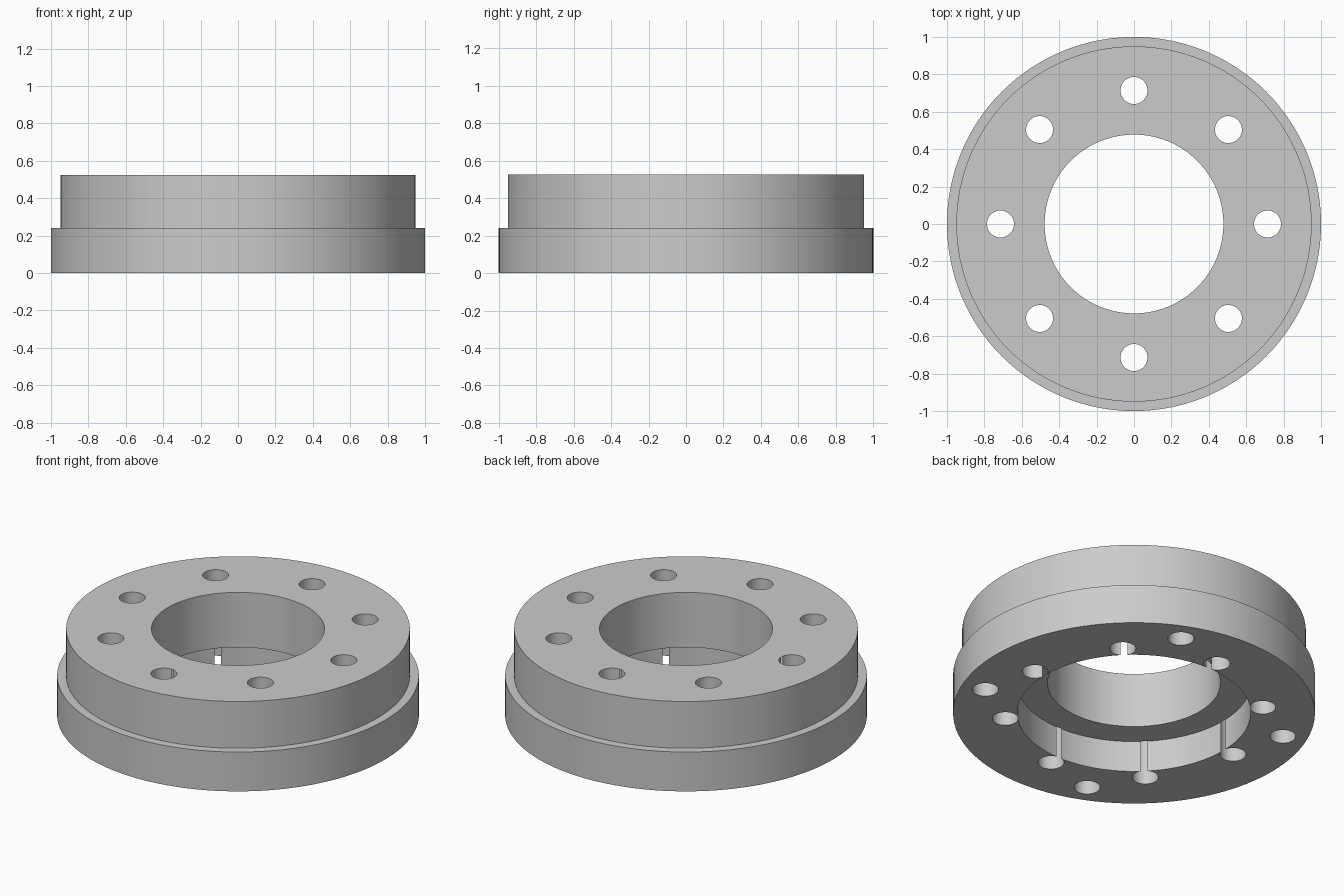
import bpy, bmesh, math

if "Cube" in bpy.data.objects:
    bpy.data.objects.remove(bpy.data.objects["Cube"])

SEG = 128
grey = bpy.data.materials.new("machined_grey")
grey.diffuse_color = (0.6, 0.6, 0.6, 1)
grey.use_nodes = True
grey.node_tree.nodes["Principled BSDF"].inputs["Base Color"].default_value = grey.diffuse_color


def new_object(name, bm):
    bmesh.ops.recalc_face_normals(bm, faces=bm.faces)
    mesh = bpy.data.meshes.new(name)
    bm.to_mesh(mesh)
    bm.free()
    mesh.materials.append(grey)
    ob = bpy.data.objects.new(name, mesh)
    bpy.context.collection.objects.link(ob)
    return ob


def lathe(name, profile):
    """Spin a closed (radius, z) profile around z."""
    bm = bmesh.new()
    rings = [[bm.verts.new((r * math.cos(2 * math.pi * i / SEG),
                            r * math.sin(2 * math.pi * i / SEG), z))
              for r, z in profile] for i in range(SEG)]
    n = len(profile)
    for i in range(SEG):
        a, b = rings[i], rings[(i + 1) % SEG]
        for j in range(n):
            k = (j + 1) % n
            bm.faces.new((a[j], b[j], b[k], a[k]))
    return new_object(name, bm)


def hole_cutters(name, count, start, dist, radius, z0, z1):
    """Ring of upright cylinders used to drill holes."""
    bm = bmesh.new()
    for i in range(count):
        ang = math.radians(start + 360 * i / count)
        made = bmesh.ops.create_cone(bm, cap_ends=True, segments=40, radius1=radius,
                                     radius2=radius, depth=z1 - z0)
        bmesh.ops.translate(bm, verts=made["verts"], vec=(
            dist * math.cos(ang), dist * math.sin(ang), (z0 + z1) / 2))
    ob = new_object(name, bm)
    ob.hide_render = True
    return ob


# Stepped ring: wide flange, narrower upper body, bore and wider recess below
ring = lathe("flanged_ring", [
    (0.645, 0), (1.0, 0), (1.0, 0.24), (0.95, 0.24), (0.95, 0.525),
    (0.478, 0.525), (0.478, 0.19), (0.645, 0.19)])

# Eight through holes that break into the recess, four blind holes underneath
cutters = [
    hole_cutters("bolt_hole_cutter", 8, 0, 0.714, 0.0722, -0.1, 0.7),
    hole_cutters("blind_hole_cutter", 4, 67.5, 0.862, 0.0722, -0.1, 0.24 - 0.01),
]
bpy.context.view_layer.objects.active = ring
ring.select_set(True)
for cutter in cutters:
    mod = ring.modifiers.new(cutter.name, 'BOOLEAN')
    mod.operation = 'DIFFERENCE'
    mod.solver = 'EXACT'
    mod.object = cutter
    bpy.ops.object.modifier_apply(modifier=mod.name)
    bpy.data.objects.remove(cutter)

# Smooth round walls, sharp rims
bpy.ops.object.shade_smooth_by_angle(angle=math.radians(30))
